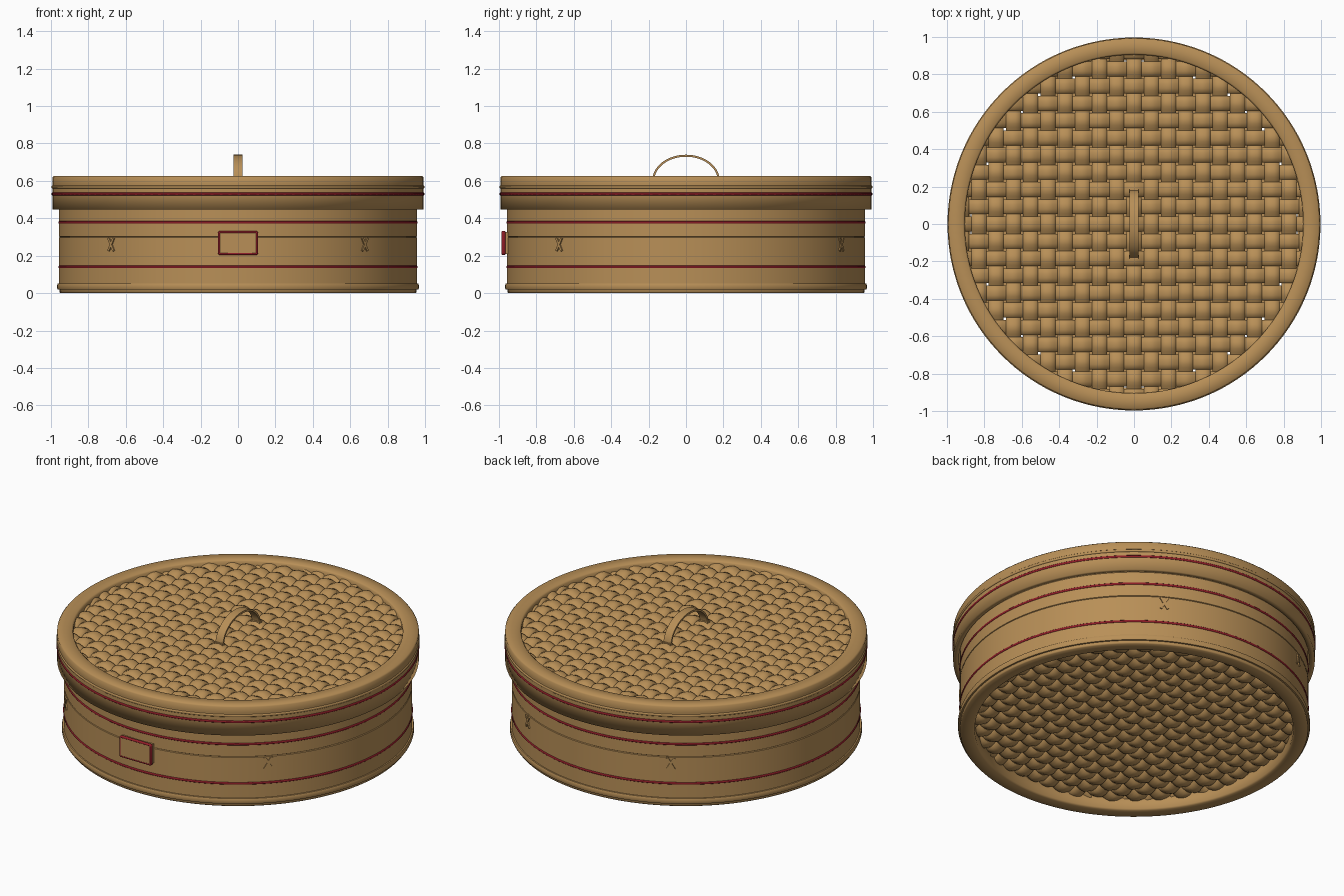
import bpy, bmesh, math
from mathutils import Matrix, Vector

old = bpy.data.objects.get("Cube")
if old:
    bpy.data.objects.remove(old, do_unlink=True)


def material(name, rgb):
    m = bpy.data.materials.new(name)
    m.use_nodes = True
    m.diffuse_color = (*rgb, 1)
    m.node_tree.nodes["Principled BSDF"].inputs["Base Color"].default_value = (*rgb, 1)
    return m


bamboo = material("bamboo", (0.48, 0.275, 0.095))
red = material("dark_red", (0.27, 0.012, 0.02))


def finish(name, bm, mat, angle=35):
    bmesh.ops.recalc_face_normals(bm, faces=bm.faces)
    me = bpy.data.meshes.new(name)
    bm.to_mesh(me)
    bm.free()
    ob = bpy.data.objects.new(name, me)
    bpy.context.collection.objects.link(ob)
    me.materials.append(mat)
    bpy.ops.object.select_all(action='DESELECT')
    ob.select_set(True)
    bpy.context.view_layer.objects.active = ob
    bpy.ops.object.shade_smooth_by_angle(angle=math.radians(angle))
    return ob


def loft(bm, rings, closed=False):
    """Skin a list of point loops, capping open ends."""
    loops = [[bm.verts.new(p) for p in ring] for ring in rings]
    pairs = list(zip(loops, loops[1:])) + ([(loops[-1], loops[0])] if closed else [])
    for a, b in pairs:
        for i in range(len(a)):
            j = (i + 1) % len(a)
            bm.faces.new((a[i], a[j], b[j], b[i]))
    if not closed:
        bm.faces.new(loops[0])
        bm.faces.new(loops[-1])


def lathe(name, profile, mat, angle=35, steps=128):
    bm = bmesh.new()
    rings = []
    for k in range(steps):
        a = 2 * math.pi * k / steps
        rings.append([(r * math.cos(a), r * math.sin(a), z) for r, z in profile])
    loft(bm, rings, closed=True)
    return finish(name, bm, mat, angle)


def band(name, r, z, mat, h=0.008, out=0.003):
    lathe(name, [(r - 0.001, z - h), (r + out, z - h / 2), (r + out, z + h / 2),
                 (r - 0.001, z + h), (r - 0.01, z)], mat, 100)


# Woven discs: rounded strips passing over and under each other
PITCH = 0.0922


def weave(name, radius, z0, amp=0.017, half_w=0.04, half_t=0.018):
    bm = bmesh.new()
    count = int(radius / PITCH)
    for along_y in (False, True):
        for k in range(-count, count + 1):
            c = k * PITCH
            half = math.sqrt(radius ** 2 - c ** 2)
            n = max(4, round(2 * half / PITCH * 5))
            rings = []
            for s in range(n + 1):
                t = -half + 2 * half * s / n
                wave = amp * math.cos(math.pi * (t / PITCH + k))
                z = z0 + (-wave if along_y else wave)
                ring = []
                for q in range(10):
                    a = 2 * math.pi * q / 10
                    u, v = c + half_w * math.cos(a), z + half_t * math.sin(a)
                    ring.append((u, t, v) if along_y else (t, u, v))
                rings.append(ring)
            loft(bm, rings)
    finish(name, bm, bamboo, 60)


weave("lid_weave", 0.94, 0.58)
weave("base_weave", 0.905, 0.085)

# Hidden tray between the two woven discs
lathe("inner_tray", [(0.001, 0.3), (0.84, 0.3), (0.84, 0.31), (0.001, 0.31)], bamboo)

# Basket wall with one fine scored line
R = 0.957
lathe("base_wall", [(0.9, 0.03), (R, 0.03), (R, 0.297), (R - 0.005, 0.3), (R, 0.303),
                    (R, 0.52), (0.9, 0.52)], bamboo)

# Foot ring with a raised bead
lathe("foot_ring", [(0.875, 0.12), (0.875, 0.008), (0.885, 0), (0.95, 0), (0.955, 0.006),
                    (0.956, 0.055), (0.91, 0.12)], bamboo, 100)
lathe("foot_bead", [(0.95, 0.018), (0.964, 0.019), (0.967, 0.027), (0.967, 0.043),
                    (0.964, 0.051), (0.95, 0.052)], bamboo, 60)

# Lid ring: overhanging skirt and flat top rim
L = 0.993
lathe("lid_ring", [(0.962, 0.447), (L, 0.447), (L, 0.545), (L, 0.585), (L, 0.618),
                   (L - 0.007, 0.626), (0.914, 0.626), (0.905, 0.618), (0.905, 0.55),
                   (0.962, 0.54)], bamboo, 100)
band("lid_bead", L, 0.567, bamboo, 0.009, 0.004)

# Red trim lines
for name, r, z in (("lower_red_band", R, 0.14), ("upper_red_band", R, 0.378),
                   ("lid_red_band", L, 0.53)):
    band(name, r, z, red)

# Arched handle strip
bm = bmesh.new()
rings = []
for k in range(33):
    a = math.pi * k / 32
    d = Vector((0, math.cos(a), math.sin(a)))
    outer = Vector((0, 0.181 * d.y, 0.6 + 0.14 * d.z))
    inner = Vector((0, 0.170 * d.y, 0.6 + 0.129 * d.z))
    side = Vector((0.025, 0, 0))
    rings.append([outer - side, outer + side, inner + side, inner - side])
loft(bm, rings)
finish("handle", bm, bamboo)


def box(bm, size, matrix):
    bmesh.ops.create_cube(bm, size=1, matrix=matrix @ Matrix.Diagonal((*size, 1)))


# Handle feet resting on the weave
bm = bmesh.new()
for s in (-1, 1):
    box(bm, (0.056, 0.022, 0.02), Matrix.Translation((0, s * 0.177, 0.607)))
finish("handle_feet", bm, bamboo)

# Cross stitches around the wall
bm = bmesh.new()
for deg in (-135, -45, 60, 120):
    place = (Matrix.Rotation(math.radians(deg), 4, 'Z')
             @ Matrix.Translation((R + 0.002, 0, 0.26)))
    for tilt in (-30, 30):
        box(bm, (0.009, 0.013, 0.08), place @ Matrix.Rotation(math.radians(tilt), 4, 'X'))
finish("cross_stitches", bm, bamboo)

# Front label: panel inside a rounded red frame
bm = bmesh.new()
box(bm, (0.203, 0.035, 0.116), Matrix.Translation((0, -0.9675, 0.268)))
finish("label_panel", bm, bamboo)

bm = bmesh.new()
rings = []
for cx, cz, start in ((1, 1, 0), (-1, 1, 90), (-1, -1, 180), (1, -1, 270)):
    for step in range(4):
        a = math.radians(start + 30 * step)
        d = Vector((math.cos(a), 0, math.sin(a)))
        corner = Vector((cx * 0.095, -0.976, 0.268 + cz * 0.052))
        ring = []
        for q in range(12):
            b = 2 * math.pi * q / 12
            ring.append(corner + d * (0.006 + 0.007 * math.cos(b))
                        + Vector((0, 0.011 * math.sin(b), 0)))
        rings.append(ring)
loft(bm, rings, closed=True)
finish("label_frame", bm, red, 60)
